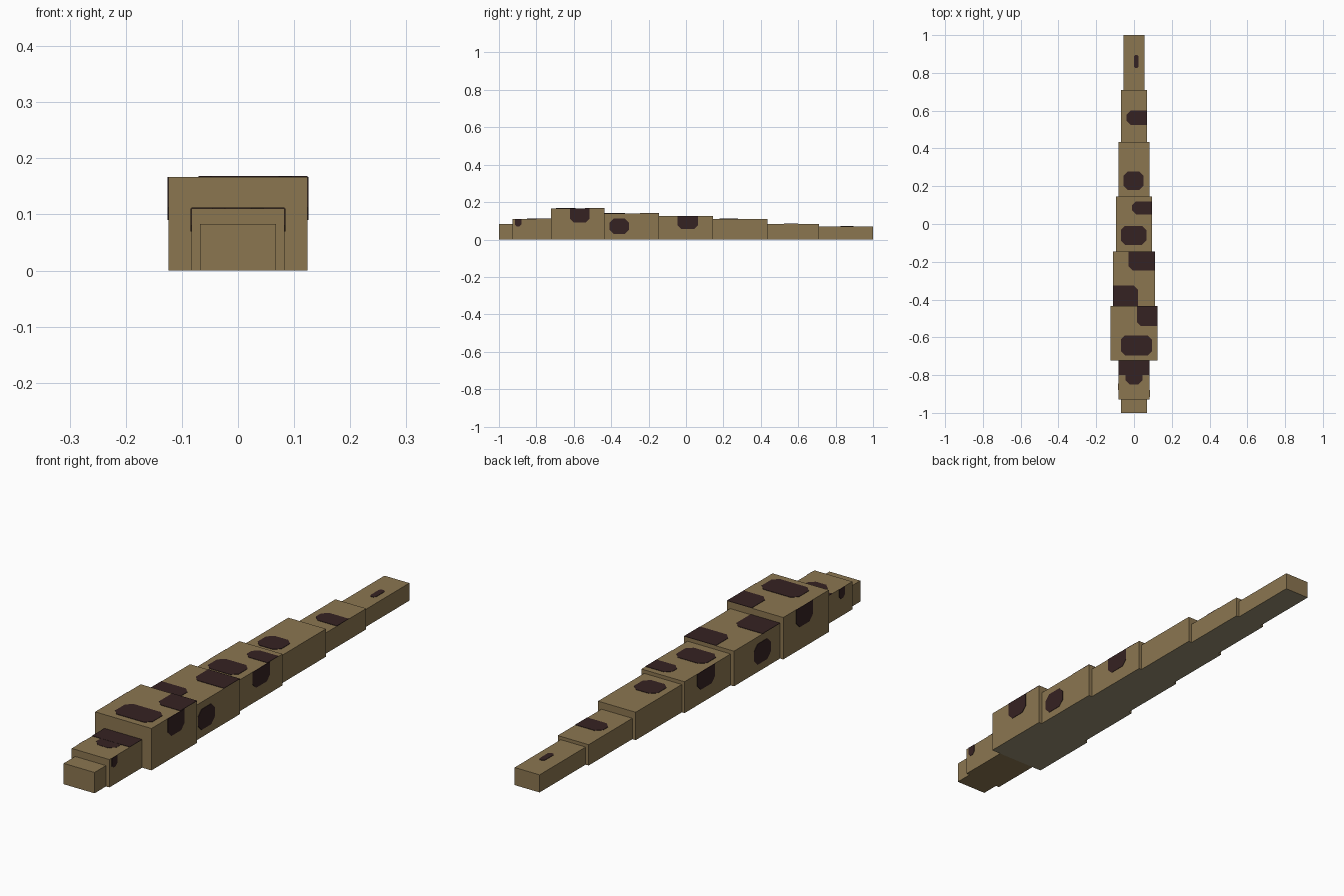
import bpy
import bmesh
from mathutils import Vector

if "Cube" in bpy.data.objects:
    bpy.data.objects.remove(bpy.data.objects["Cube"], do_unlink=True)


def make_material(name, colour):
    material = bpy.data.materials.new(name)
    material.use_nodes = True
    material.diffuse_color = (*colour, 1)
    material.node_tree.nodes["Principled BSDF"].inputs["Base Color"].default_value = (*colour, 1)
    return material


def make_object(name, bm, materials):
    bmesh.ops.recalc_face_normals(bm, faces=bm.faces[:])
    mesh = bpy.data.meshes.new(name)
    bm.to_mesh(mesh)
    bm.free()
    for material in materials:
        mesh.materials.append(material)
    obj = bpy.data.objects.new(name, mesh)
    bpy.context.collection.objects.link(obj)


brown = make_material("olive brown scales", (0.26, 0.182, 0.081))
belly = make_material("pale belly", (0.31, 0.27, 0.17))
dark = make_material("dark blotch", (0.036, 0.016, 0.016))

# Segments from nose to tail: start, end, half width, height
segments = {
    "snout": (-1, -0.928, 0.068, 0.083),
    "head": (-0.928, -0.722, 0.083, 0.111),
    "neck": (-0.722, -0.435, 0.124, 0.167),
    "front_body": (-0.435, -0.145, 0.11, 0.14),
    "middle_body": (-0.145, 0.145, 0.095, 0.125),
    "rear_body": (0.145, 0.435, 0.083, 0.111),
    "tail_base": (0.435, 0.71, 0.068, 0.083),
    "tail_tip": (0.71, 1, 0.055, 0.07),
}


def build_segment(name):
    start, end, half, height = segments[name]
    bm = bmesh.new()
    bmesh.ops.create_cube(bm, size=1)
    bmesh.ops.scale(bm, verts=bm.verts, vec=(2 * half, end - start, height))
    bmesh.ops.translate(bm, verts=bm.verts, vec=(0, (start + end) / 2, height / 2))
    # The body has a pale underside, the head does not
    bm.normal_update()
    if name not in ("snout", "head"):
        for face in bm.faces:
            face.material_index = 1 if face.normal.z < -0.5 else 0
    make_object(name, bm, [brown, belly])


def build_blotch(segment, side, across, along, lift=0.0015):
    """Thin plate on a segment; corners are cut unless they meet the segment's edge."""
    start, end, half, height = segments[segment]
    low, high = (-half, half) if side == "top" else (0, height)
    a0, a1 = max(across[0], low), min(across[1], high)
    y0, y1 = max(along[0], start), min(along[1], end)
    cut = min(0.022, 0.3 * (a1 - a0), 0.3 * (y1 - y0))
    outline = []
    corners = [(a0, y0, 1, 1), (a1, y0, -1, 1), (a1, y1, -1, -1), (a0, y1, 1, -1)]
    for index, (a, y, da, dy) in enumerate(corners):
        if a in (low, high) or y in (start, end):
            outline.append((a, y))
            continue
        pair = [(a, y + dy * cut), (a + da * cut, y)]
        outline += pair if index % 2 == 0 else pair[::-1]

    def place(a, y, offset):
        if side == "top":
            return Vector((a, y, height + offset))
        sign = 1 if side == "left" else -1
        return Vector((sign * (half + offset), y, a))

    bm = bmesh.new()
    face = bm.faces.new([bm.verts.new(place(a, y, -lift)) for a, y in outline])
    extruded = bmesh.ops.extrude_face_region(bm, geom=[face], use_keep_orig=True)
    moved = [v for v in extruded["geom"] if isinstance(v, bmesh.types.BMVert)]
    bmesh.ops.translate(bm, verts=moved, vec=place(0, 0, lift) - place(0, 0, -lift))
    make_object(segment + "_" + side + "_blotch", bm, [dark])


for segment_name in segments:
    build_segment(segment_name)

# Blotches on the back; a value of 1 or -1 runs out to the segment's edge
build_blotch("head", "top", (-1, 1), (-0.8, 1))
build_blotch("head", "top", (-0.045, 0.045), (-0.85, -0.76), lift=0.001)
build_blotch("neck", "top", (-0.07, 0.095), (-0.695, -0.59))
build_blotch("neck", "top", (0.015, 1), (-0.54, 1))
build_blotch("front_body", "top", (-1, 0.02), (-1, -0.325))
build_blotch("front_body", "top", (-0.03, 1), (-0.245, 1))
build_blotch("middle_body", "top", (-0.07, 0.065), (-0.11, -0.01))
build_blotch("middle_body", "top", (-0.01, 1), (0.05, 0.12))
build_blotch("rear_body", "top", (-0.055, 0.05), (0.18, 0.277))
build_blotch("tail_base", "top", (-0.04, 1), (0.525, 0.6))
build_blotch("tail_tip", "top", (0, 0.025), (0.825, 0.895))

# Blotches on both flanks
for flank in ("left", "right"):
    shift = 0 if flank == "left" else 0.035
    build_blotch("head", flank, (0.07, 1), (-0.915 + shift, -0.88 + shift))
    build_blotch("neck", flank, (0.09, 1), (-0.62, -0.515))
    build_blotch("front_body", flank, (0.03, 0.112), (-0.41 + shift, -0.305 + shift))
    build_blotch("middle_body", flank, (0.055, 1), (-0.045, 0.065))
